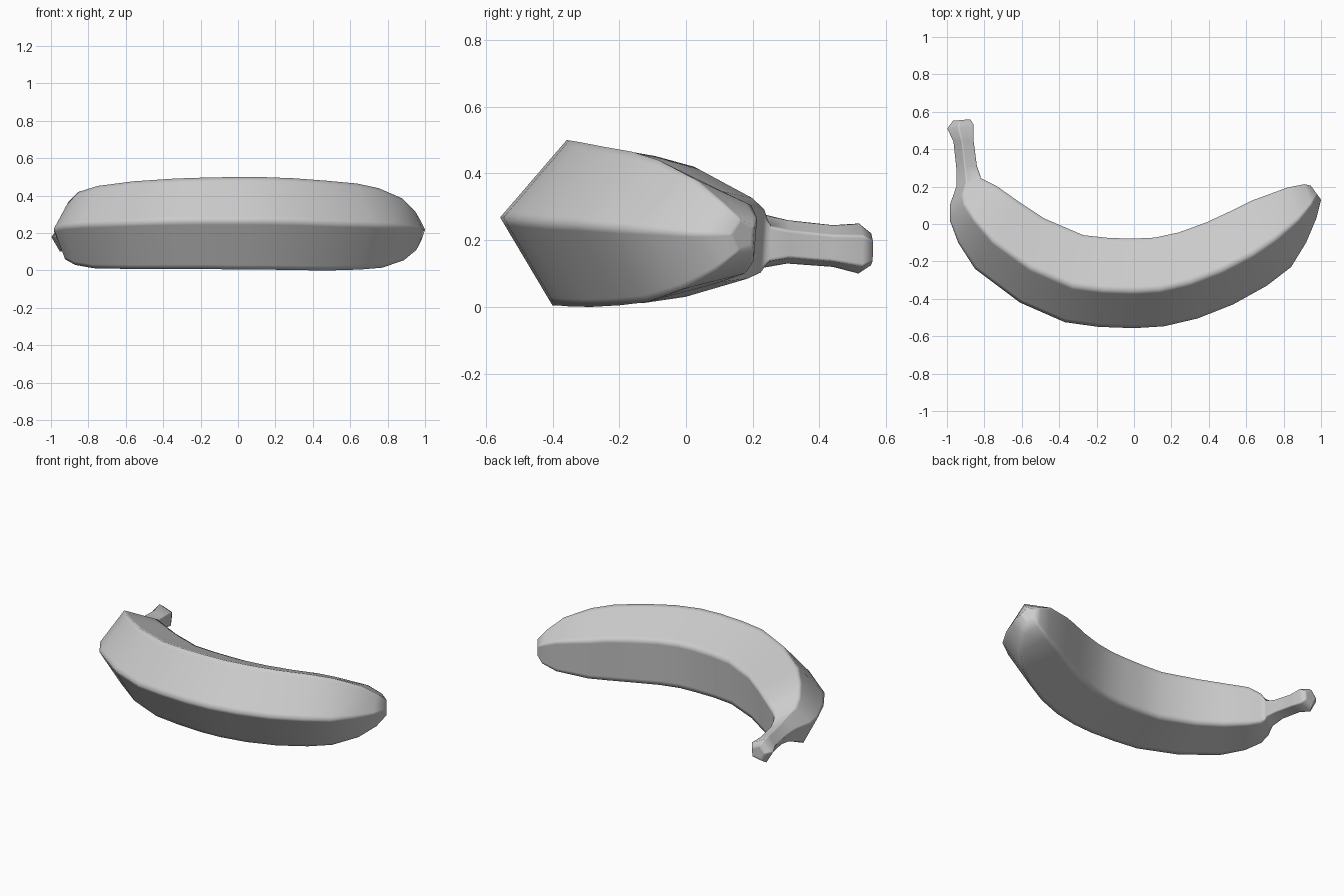
import bpy, bmesh
from math import sin, cos, radians
from mathutils import Vector

if "Cube" in bpy.data.objects:
    bpy.data.objects.remove(bpy.data.objects["Cube"])

# Stations along the fruit: outer x, y, inner x, y, bottom z, top z
STATIONS = [
    (1.0, .13, .945, .205, .165, .265),
    (.975, .03, .91, .213, .11, .315),
    (.92, -.10, .82, .195, .055, .385),
    (.84, -.23, .63, .125, .015, .44),
    (.71, -.33, .53, .075, .005, .465),
    (.53, -.43, .39, .01, .0, .48),
    (.34, -.505, .24, -.045, .002, .493),
    (.16, -.547, .11, -.073, .005, .499),
    (0, -.557, 0, -.078, .005, .5),
    (-.19, -.55, -.13, -.075, .008, .497),
    (-.37, -.525, -.27, -.06, .008, .492),
    (-.61, -.42, -.48, .03, .008, .477),
    (-.85, -.24, -.61, .115, .012, .452),
    (-.94, -.10, -.73, .20, .03, .42),
    (-.985, .02, -.80, .235, .06, .365),
    (-.985, .10, -.82, .245, .09, .315),
    (-.95, .20, -.82, .255, .115, .28),
    (-.95, .30, -.84, .31, .13, .26),
    (-.965, .44, -.857, .44, .12, .245),
    (-.998, .51, -.857, .53, .10, .25),
    (-.968, .552, -.875, .56, .125, .22),
]


def pentagon(twist, soft):
    """Five-ridged section in a 0..1 box, with support points beside each ridge."""
    pts = [Vector((cos(radians(twist + 72 * k)), sin(radians(twist + 72 * k)))) for k in range(5)]
    us, vs = [p.x for p in pts], [p.y for p in pts]
    pts = [Vector(((p.x - min(us)) / (max(us) - min(us)),
                   (p.y - min(vs)) / (max(vs) - min(vs)))) for p in pts]
    ring = []
    for k, p in enumerate(pts):
        ring += [p.lerp(pts[k - 1], soft), p, p.lerp(pts[(k + 1) % 5], soft)]
    return ring


# Loft the section through all stations
section = pentagon(175, .09)
bm = bmesh.new()
rings = []
for ox, oy, ix, iy, z0, z1 in STATIONS:
    rings.append([bm.verts.new((ox + (ix - ox) * p.x, oy + (iy - oy) * p.x, z0 + (z1 - z0) * p.y))
                  for p in section])
n = len(section)
for a, b in zip(rings, rings[1:]):
    for i in range(n):
        j = (i + 1) % n
        bm.faces.new((a[i], a[j], b[j], b[i]))

# Blossom tip and stem end, inset so the caps stay flat
caps = [bm.faces.new(rings[0]), bm.faces.new(rings[-1])]
bmesh.ops.recalc_face_normals(bm, faces=bm.faces)
bmesh.ops.inset_individual(bm, faces=caps, thickness=.012)

mesh = bpy.data.meshes.new("banana")
bm.to_mesh(mesh)
bm.free()
banana = bpy.data.objects.new("banana", mesh)
bpy.context.collection.objects.link(banana)
for poly in mesh.polygons:
    poly.use_smooth = True
